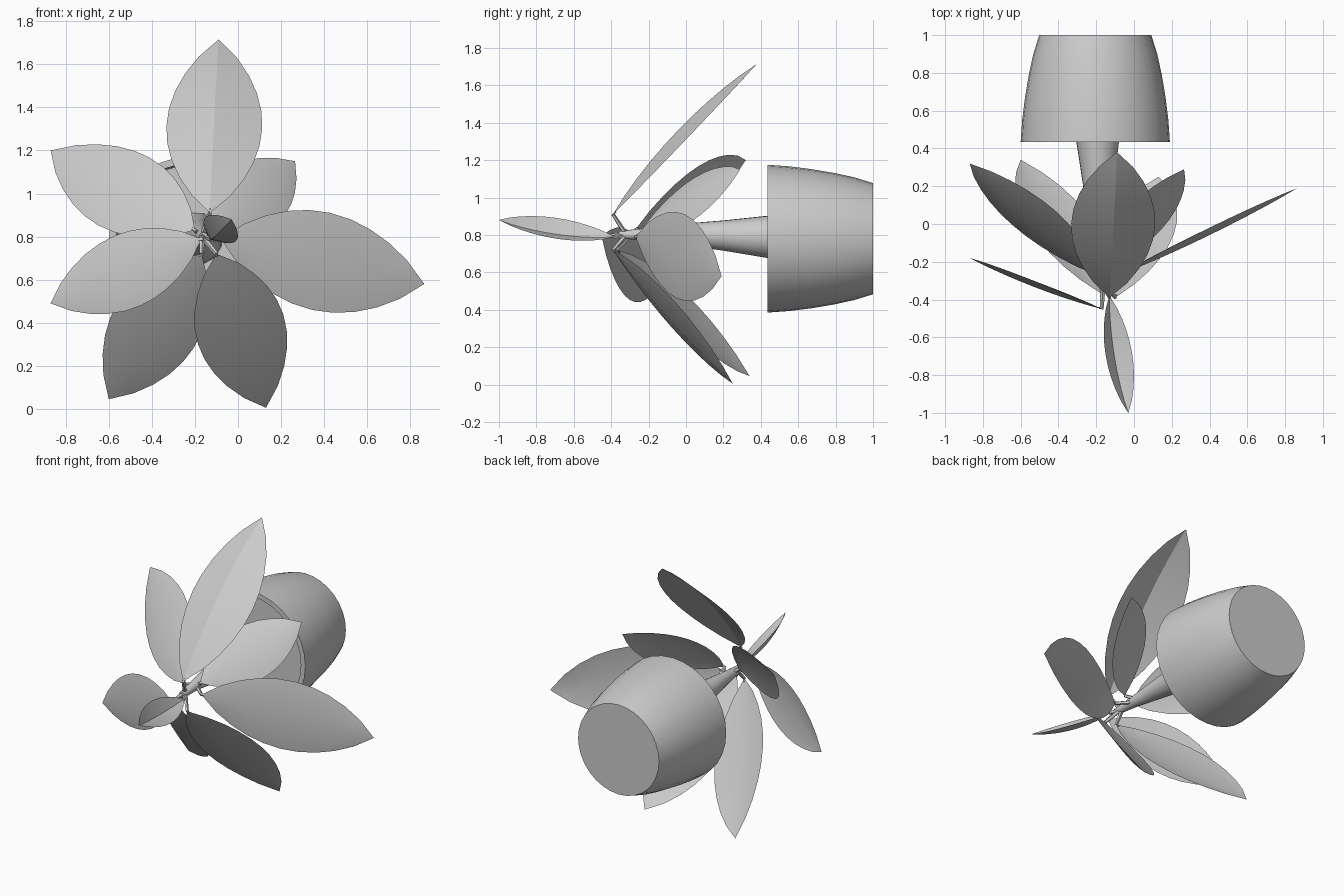
import bpy, math
from mathutils import Vector

if "Cube" in bpy.data.objects:
    bpy.data.objects.remove(bpy.data.objects["Cube"])


def make(name, verts, faces, angle=30):
    me = bpy.data.meshes.new(name)
    me.from_pydata([tuple(v) for v in verts], [], faces)
    me.update()
    ob = bpy.data.objects.new(name, me)
    bpy.context.collection.objects.link(ob)
    bpy.ops.object.select_all(action='DESELECT')
    ob.select_set(True)
    bpy.context.view_layer.objects.active = ob
    bpy.ops.object.mode_set(mode='EDIT')
    bpy.ops.mesh.select_all(action='SELECT')
    bpy.ops.mesh.normals_make_consistent(inside=False)
    bpy.ops.object.mode_set(mode='OBJECT')
    bpy.ops.object.shade_smooth_by_angle(angle=math.radians(angle))
    return ob


def lathe(name, profile, cx, cz, n=32):
    """Spin (radius, y) points around an axis parallel to y."""
    verts, faces = [], []
    for r, y in profile:
        for i in range(n):
            a = 2 * math.pi * i / n
            verts.append((cx + r * math.cos(a), y, cz + r * math.sin(a)))
    for k in range(len(profile) - 1):
        for i in range(n):
            j = (i + 1) % n
            faces.append((k*n + i, k*n + j, k*n + n + j, k*n + n + i))
    faces.append(tuple(range(n)))
    faces.append(tuple(range(len(verts) - n, len(verts))))
    return make(name, verts, faces)


def tube(name, path, n):
    """Tapered tube along (point, radius) pairs."""
    pts = [Vector(p) for p, r in path]
    verts, faces = [], []
    for k, (p, r) in enumerate(path):
        d = (pts[min(k + 1, len(pts) - 1)] - pts[max(k - 1, 0)]).normalized()
        u = d.cross(Vector((0.3, 0.2, 1))).normalized()
        v = d.cross(u)
        for i in range(n):
            a = 2 * math.pi * i / n
            verts.append(pts[k] + r * (math.cos(a) * u + math.sin(a) * v))
    for k in range(len(path) - 1):
        for i in range(n):
            j = (i + 1) % n
            faces.append((k*n + i, k*n + j, k*n + n + j, k*n + n + i))
    faces += [tuple(range(n)), tuple(range(len(verts) - n, len(verts)))]
    return make(name, verts, faces)


def leaf(name, base, tip, across, width, facing, edge_lift, rib_lift, n=10):
    """Folded lens-shaped blade: left edge, midrib, right edge."""
    b, t = Vector(base), Vector(tip)
    d = (t - b).normalized()
    w = Vector(across)
    w = (w - w.dot(d) * d).normalized()
    nor = d.cross(w)
    if nor.dot(Vector(facing)) < 0:
        nor = -nor
    verts, faces = [b], []
    for k in range(1, n):
        s = k / n
        f = (4 * s * (1 - s)) ** 0.9
        c = b.lerp(t, s)
        for side in (-1, 0, 1):
            lift = edge_lift if side else rib_lift
            verts.append(c + w * side * width / 2 * f + nor * lift * f)
    verts.append(t)
    last = len(verts) - 1
    for h in (0, 1):
        faces.append((0, 1 + h, 2 + h))
        for k in range(n - 2):
            a = 1 + 3 * k + h
            faces.append((a, a + 3, a + 4, a + 1))
        faces.append((last - 3 + h, last, last - 2 + h))
    return make(name, verts, faces, 25)


# Pot lying on its side, open toward the front, with a recessed soil disc
lathe("pot", [(0.297, 1.0), (0.328, 0.90), (0.352, 0.79), (0.372, 0.67), (0.387, 0.55),
              (0.395, 0.435), (0.362, 0.435), (0.355, 0.50)], -0.205, 0.78)

# Stem
tube("stem", [((-0.195, 0.52, 0.79), 0.125), ((-0.192, 0.43, 0.79), 0.115),
              ((-0.188, 0.2, 0.797), 0.083), ((-0.182, 0.0, 0.803), 0.06),
              ((-0.172, -0.2, 0.805), 0.035), ((-0.16, -0.36, 0.80), 0.02)], 12)

# Leaves: name, base, tip, width direction, width, facing, edge lift, rib lift
front = (0, -1, 0.2)
leaves = [
    ("top", (-0.13, -0.39, 0.91), (-0.09, 0.38, 1.715), (1, 0, 0), 0.445, front, -0.005, 0.06),
    ("right", (-0.08, -0.27, 0.79), (0.865, 0.19, 0.58), (0, 0, 1), 0.46, front, -0.015, 0.02),
    ("lower_right", (-0.10, -0.39, 0.72), (0.13, 0.25, 0.005), (0.92, 0.04, 0.32), 0.42, front, -0.01, 0.025),
    ("lower_left", (-0.17, -0.37, 0.72), (-0.60, 0.34, 0.045), (0.85, 0, -0.5), 0.41, front, -0.01, 0.025),
    ("left", (-0.17, -0.45, 0.79), (-0.87, -0.18, 0.49), (0, 0, 1), 0.35, front, -0.01, 0.02),
    ("upper_left", (-0.20, -0.27, 0.83), (-0.87, 0.32, 1.2), (0.21, 0.06, 0.28), 0.4, front, -0.01, 0.025),
    ("upper_right", (-0.12, -0.23, 0.84), (0.265, 0.29, 1.15), (-0.65, 0.085, 0.666), 0.34, front, -0.01, 0.025),
    ("forward", (-0.13, -0.38, 0.79), (-0.03, -1.0, 0.88), (0.14, 0, -0.11), 0.18, (0.6, 0, 0.8), 0.0, -0.04),
]
for name, base, tip, across, width, facing, e, r in leaves:
    leaf("leaf_" + name, base, tip, across, width, facing, e, r)
    # Short twig from the stem to the leaf base
    b = Vector(base)
    y = min(-0.1, max(b.y + 0.07, -0.34))
    root = Vector((-0.165, y, 0.80))
    end = b.lerp(Vector(tip), 0.02)
    tube("twig_" + name, [(root, 0.014), (b, 0.01), (end, 0.006)], 5)
